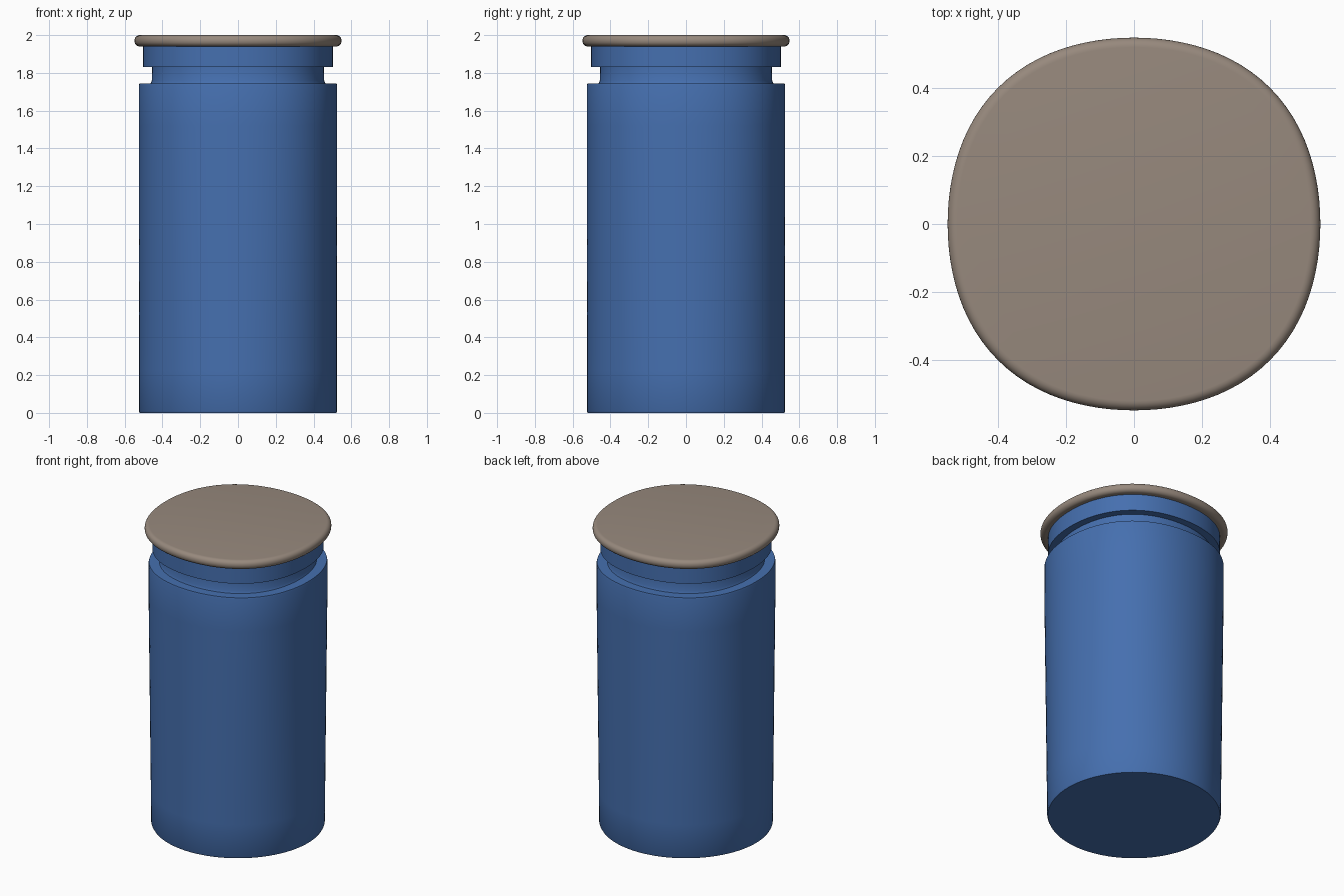
import bpy, bmesh
from math import cos, sin, pi, radians

if "Cube" in bpy.data.objects:
    bpy.data.objects.remove(bpy.data.objects["Cube"])

SEG = 96


def material(name, color):
    m = bpy.data.materials.new(name)
    m.diffuse_color = (*color, 1)
    m.use_nodes = True
    m.node_tree.nodes["Principled BSDF"].inputs["Base Color"].default_value = m.diffuse_color
    return m


def lathe(name, profile, mat):
    """Stack rings from (radius, z, squareness); squareness bulges the diagonals."""
    bm = bmesh.new()
    rings = []
    for r, z, sq in profile:
        ring = []
        for i in range(SEG):
            a = 2 * pi * i / SEG
            rr = r * (1 + 0.033 * sq * (1 - cos(4 * a)) / 2)
            ring.append(bm.verts.new((rr * cos(a), rr * sin(a), z)))
        rings.append(ring)
    for lo, hi in zip(rings, rings[1:]):
        for i in range(SEG):
            j = (i + 1) % SEG
            bm.faces.new((lo[i], lo[j], hi[j], hi[i]))
    bm.faces.new(rings[0][::-1])
    bm.faces.new(rings[-1])
    mesh = bpy.data.meshes.new(name)
    bm.to_mesh(mesh)
    bm.free()
    mesh.materials.append(mat)
    obj = bpy.data.objects.new(name, mesh)
    bpy.context.collection.objects.link(obj)
    bpy.ops.object.select_all(action='DESELECT')
    obj.select_set(True)
    bpy.context.view_layer.objects.active = obj
    bpy.ops.object.shade_smooth_by_angle(angle=radians(35))
    return obj


blue = material("blue_glaze", (0.06, 0.16, 0.43))
tan = material("tan_lid", (0.31, 0.25, 0.205))

# Body: round at the foot, easing to a soft square at the shoulder, neck and collar
wall = [(0.525, 0.01 + 1.725 * k / 8, min(1, k / 7)) for k in range(9)]
lathe("jar_body", [(0.52, 0, 0)] + wall + [
    (0.522, 1.745, 1), (0.462, 1.745, 1), (0.456, 1.76, 1),
    (0.455, 1.83, 1), (0.503, 1.83, 1), (0.503, 1.942, 1)], blue)

# Lid: thin disc with a rounded rim
rim = 0.028
lower = [(0.52 + rim * sin(t * pi / 12), 1.968 - rim * cos(t * pi / 12), 1) for t in range(7)]
upper = [(0.52 + rim * cos(t * pi / 12), 1.972 + rim * sin(t * pi / 12), 1) for t in range(7)]
lathe("lid", lower + upper, tan)
